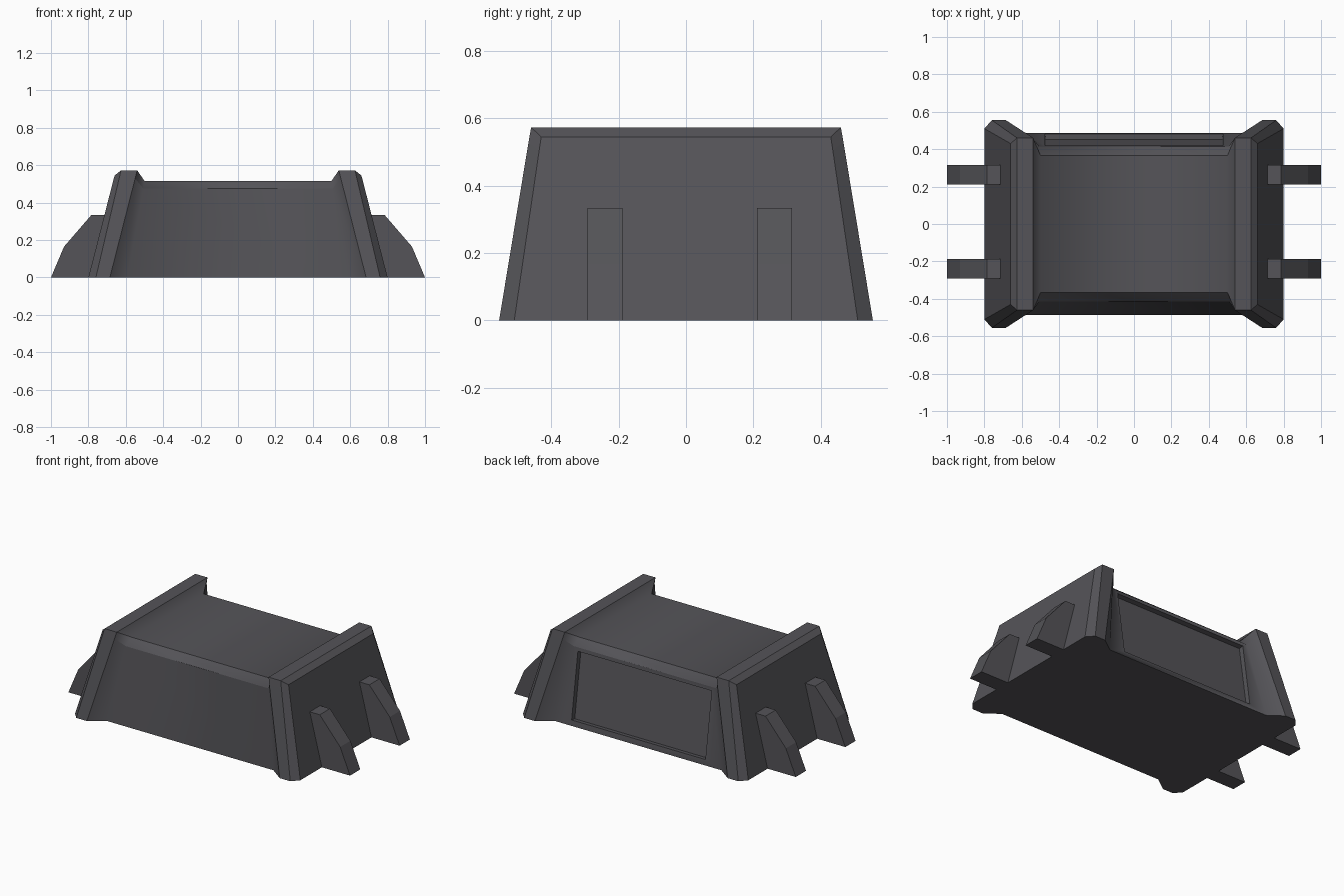
import bpy, bmesh

if "Cube" in bpy.data.objects:
    bpy.data.objects.remove(bpy.data.objects["Cube"])

grey = bpy.data.materials.new("dark grey")
grey.diffuse_color = (0.09, 0.088, 0.098, 1)
grey.use_nodes = True
grey.node_tree.nodes["Principled BSDF"].inputs["Base Color"].default_value = grey.diffuse_color


def finish(bm, name):
    bmesh.ops.recalc_face_normals(bm, faces=bm.faces)
    me = bpy.data.meshes.new(name)
    bm.to_mesh(me)
    bm.free()
    me.materials.append(grey)
    ob = bpy.data.objects.new(name, me)
    bpy.context.collection.objects.link(ob)
    return ob


# Barrier body: lofted along x through leaning cross-sections
# (x at floor, lean, half width at floor, shoulder y, z, top y, z)
half = [
    (0.80, 0.257, 0.51, 0.436, 0.505, 0.43, 0.545),    # outer end face
    (0.76, 0.235, 0.555, 0.4675, 0.53, 0.46, 0.573),   # end wall, outer rim
    (0.685, 0.255, 0.555, 0.4675, 0.53, 0.46, 0.573),  # end wall, inner rim
    (0.592, 0.18, 0.487, 0.415, 0.475, 0.365, 0.515),  # middle block
]
sections = [(1,) + h for h in half] + [(-1,) + h for h in reversed(half)]

bm = bmesh.new()
rings = []
for s, x, lean, yb, ys, zs, yt, zt in sections:
    prof = [(-yb, 0), (-ys, zs), (-yt, zt), (yt, zt), (ys, zs), (yb, 0)]
    rings.append([bm.verts.new((s * (x - lean * z), y, z)) for y, z in prof])
back = None
for i, (a, b) in enumerate(zip(rings, rings[1:])):
    for j in range(6):
        k = (j + 1) % 6
        f = bm.faces.new((a[j], a[k], b[k], b[j]))
        f.smooth = 2 <= i <= 4 and j != 5
        if i == 3 and j == 4:
            back = f
bm.faces.new(rings[0])
bm.faces.new(rings[-1])
bmesh.ops.recalc_face_normals(bm, faces=bm.faces)

# Edges running along the body, and the outer rims, stay crisp
for a, b in zip(rings, rings[1:]):
    for u, v in zip(a, b):
        bm.edges.get((u, v)).smooth = False
for r in (0, 1, -1, -2):
    for j in range(6):
        bm.edges.get((rings[r][j], rings[r][(j + 1) % 6])).smooth = False

# Recessed rectangular panel in the back
bmesh.ops.inset_individual(bm, faces=[back], thickness=0.03)
for v in back.verts:
    z = 0.035 if v.co.z < 0.2 else 0.452
    v.co = (0.475 if v.co.x > 0 else -0.475, 0.487 - 0.072 * z / 0.475, z)
for e in back.edges:
    e.smooth = False
walls = bmesh.ops.inset_individual(bm, faces=[back], thickness=0.002, depth=-0.03)
for f in walls["faces"] + [back]:
    f.smooth = False
finish(bm, "barrier_body")

# Support fins on both ends
fin = [(1.0, 0), (0.93, 0.165), (0.785, 0.333), (0.68, 0.333), (0.68, 0)]
for side, s in (("right", 1), ("left", -1)):
    for place, yc in (("front", -0.24), ("back", 0.263)):
        bm = bmesh.new()
        f = bm.faces.new([bm.verts.new((s * x, yc - 0.052, z)) for x, z in fin])
        ext = bmesh.ops.extrude_face_region(bm, geom=[f])
        verts = [g for g in ext["geom"] if isinstance(g, bmesh.types.BMVert)]
        bmesh.ops.translate(bm, verts=verts, vec=(0, 0.104, 0))
        finish(bm, f"{side}_{place}_fin")
